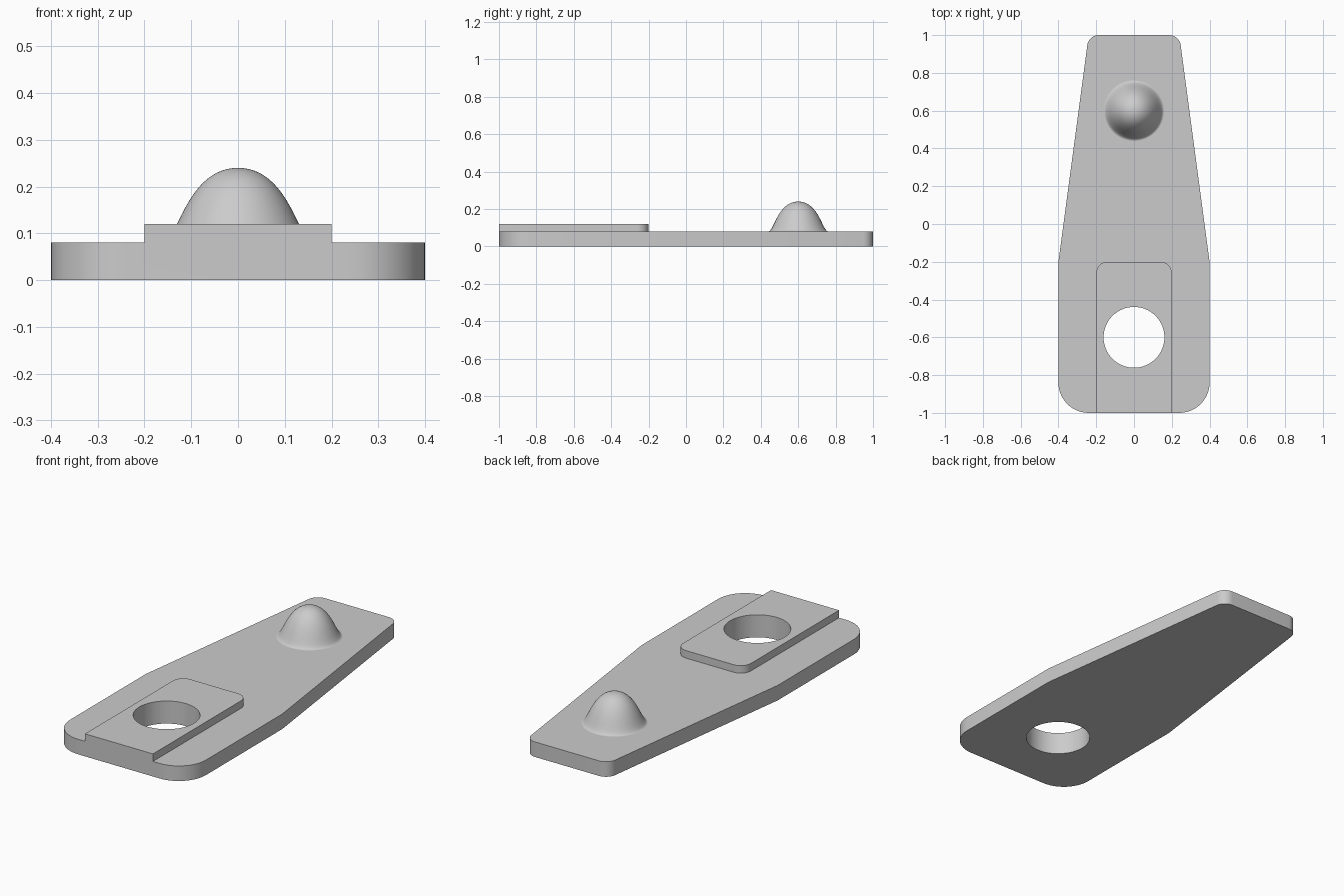
import bpy, bmesh, math
from mathutils import Vector
from mathutils.geometry import interpolate_bezier

if "Cube" in bpy.data.objects:
    bpy.data.objects.remove(bpy.data.objects["Cube"], do_unlink=True)

grey = bpy.data.materials.new("light_grey")
grey.use_nodes = True
grey.diffuse_color = (0.6, 0.6, 0.6, 1)
grey.node_tree.nodes["Principled BSDF"].inputs["Base Color"].default_value = grey.diffuse_color


def make_object(name, bm):
    bmesh.ops.recalc_face_normals(bm, faces=bm.faces)
    mesh = bpy.data.meshes.new(name)
    bm.to_mesh(mesh)
    bm.free()
    mesh.materials.append(grey)
    obj = bpy.data.objects.new(name, mesh)
    bpy.context.collection.objects.link(obj)
    return obj


def smooth(obj, angle=30):
    bpy.ops.object.select_all(action="DESELECT")
    obj.select_set(True)
    bpy.context.view_layer.objects.active = obj
    bpy.ops.object.shade_smooth_by_angle(angle=math.radians(angle))


def fillet(prev, corner, nxt, radius, steps=12):
    """Arc of the given radius tangent to both sides of a corner."""
    if radius == 0:
        return [corner]
    a, b = (prev - corner).normalized(), (nxt - corner).normalized()
    half = a.angle(b) / 2
    centre = corner + (a + b).normalized() * radius / math.sin(half)
    start = corner + a * radius / math.tan(half) - centre
    end = corner + b * radius / math.tan(half) - centre
    sweep = math.pi - 2 * half
    return [centre + (start * math.sin(sweep * (1 - i / steps))
                      + end * math.sin(sweep * i / steps)) / math.sin(sweep)
            for i in range(steps + 1)]


def slab(name, half_outline, z0, z1):
    """Extrude a symmetric outline given as (x, y, corner radius) on the +x side."""
    corners = half_outline + [(-x, y, r) for x, y, r in reversed(half_outline)]
    pts = [Vector((x, y)) for x, y, r in corners]
    outline = []
    for i, (x, y, r) in enumerate(corners):
        outline += fillet(pts[i - 1], pts[i], pts[(i + 1) % len(pts)], r)
    bm = bmesh.new()
    face = bm.faces.new([bm.verts.new((p.x, p.y, z0)) for p in outline])
    top = bmesh.ops.extrude_face_region(bm, geom=[face])["geom"]
    bmesh.ops.translate(bm, vec=(0, 0, z1 - z0),
                        verts=[v for v in top if isinstance(v, bmesh.types.BMVert)])
    return make_object(name, bm)


def combine(target, helper, operation):
    """Apply a boolean and discard the helper."""
    helper.hide_render = True
    mod = target.modifiers.new(operation.lower(), "BOOLEAN")
    mod.object, mod.operation, mod.solver = helper, operation, "EXACT"
    bpy.context.view_layer.objects.active = target
    bpy.ops.object.modifier_apply(modifier=mod.name)
    bpy.data.objects.remove(helper, do_unlink=True)


# Tapered base plate with a raised pad flush at the front
plate = slab("tapered_plate", [(0.4, -1, 0.16), (0.4, -0.2, 0), (0.24, 1, 0.06)], 0, 0.08)
pad = slab("raised_pad", [(0.2, -1, 0), (0.2, -0.2, 0.06)], 0.04, 0.12)
combine(plate, pad, "UNION")

# Round through hole
bm = bmesh.new()
bmesh.ops.create_cone(bm, cap_ends=True, segments=64, radius1=0.161, radius2=0.161, depth=1)
bmesh.ops.translate(bm, vec=(0, -0.6, 0), verts=bm.verts)
combine(plate, make_object("hole_cutter", bm), "DIFFERENCE")
smooth(plate)

# Bell-shaped bump, spun from a curved profile
profile = interpolate_bezier(Vector((0.16, 0, 0.08)), Vector((0.13, 0, 0.08)),
                             Vector((0.11, 0, 0.24)), Vector((0, 0, 0.24)), 25)
bm = bmesh.new()
verts = [bm.verts.new(p) for p in profile]
edges = [bm.edges.new(pair) for pair in zip(verts, verts[1:])]
bmesh.ops.spin(bm, geom=verts + edges, cent=(0, 0, 0), axis=(0, 0, 1),
               angle=math.tau, steps=64, use_merge=True)
bmesh.ops.remove_doubles(bm, verts=bm.verts, dist=0.0001)
bmesh.ops.translate(bm, vec=(0, 0.6, 0), verts=bm.verts)
bump = make_object("bell_bump", bm)
if sum(p.normal.z for p in bump.data.polygons) < 0:
    bump.data.flip_normals()
smooth(bump, 60)
